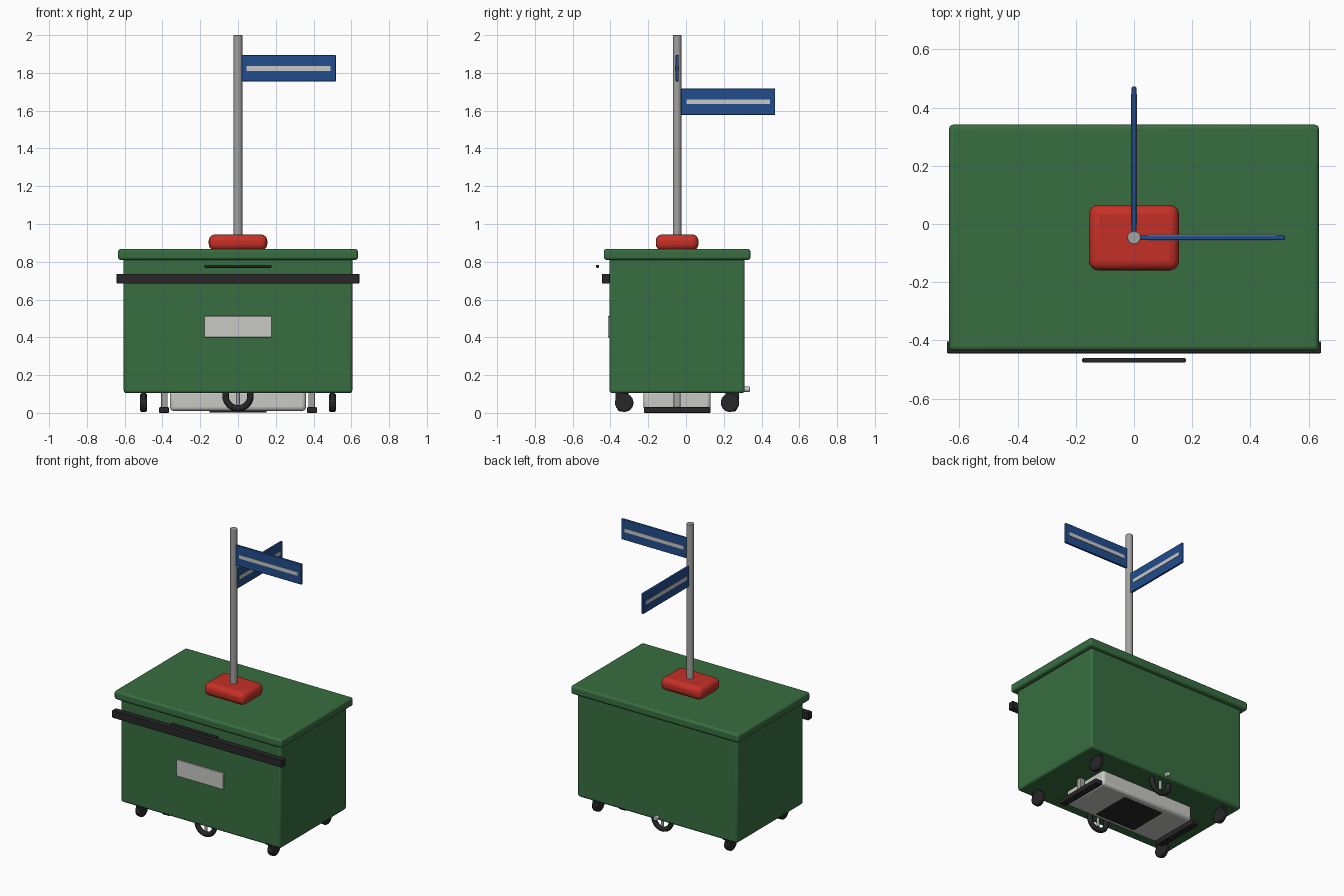
import bpy
import math
from mathutils import Vector

cube = bpy.data.objects.get("Cube")
if cube:
    bpy.data.objects.remove(cube, do_unlink=True)

CY = -0.047  # centre line of the cart and pole


def material(name, colour, rough=0.5):
    m = bpy.data.materials.new(name)
    m.use_nodes = True
    m.diffuse_color = (*colour, 1)
    node = next(n for n in m.node_tree.nodes if n.type == "BSDF_PRINCIPLED")
    node.inputs["Base Color"].default_value = (*colour, 1)
    node.inputs["Roughness"].default_value = rough
    return m


green = material("cart green", (0.04, 0.155, 0.052))
red = material("base red", (0.56, 0.03, 0.02))
blue = material("sign blue", (0.016, 0.075, 0.27))
steel = material("steel grey", (0.36, 0.36, 0.35))
pale = material("pale grey", (0.58, 0.58, 0.56))
black = material("rubber black", (0.02, 0.02, 0.022))


def finish(obj, name, mat, bevel=0, segments=3):
    obj.name = name
    obj.data.materials.append(mat)
    if bevel:
        mod = obj.modifiers.new("soft edges", "BEVEL")
        mod.width = bevel
        mod.segments = segments
    bpy.ops.object.shade_smooth_by_angle(angle=math.radians(40))
    return obj


def box(name, x, y, z, mat, bevel=0, segments=3):
    """Box from (min, max) pairs on each axis."""
    bpy.ops.mesh.primitive_cube_add(size=1)
    obj = bpy.context.object
    for v in obj.data.vertices:
        v.co = [lo + (hi - lo) * (c + 0.5) for c, (lo, hi) in zip(v.co, (x, y, z))]
    return finish(obj, name, mat, bevel, segments)


def rod(name, a, b, radius, mat, sides=16, bevel=0):
    """Cylinder between two points."""
    a, b = Vector(a), Vector(b)
    bpy.ops.mesh.primitive_cylinder_add(vertices=sides, radius=radius, depth=(b - a).length)
    obj = bpy.context.object
    obj.location = (a + b) / 2
    obj.rotation_euler = (b - a).to_track_quat("Z", "Y").to_euler()
    return finish(obj, name, mat, bevel, 2)


def span(half, centre=0):
    return centre - half, centre + half


# Cart body and lid
box("cart_body", span(0.605), span(0.358, CY), (0.105, 0.83), green, 0.014)
box("cart_lid", span(0.635), span(0.388, CY), (0.81, 0.868), green, 0.014)

# Front bumper, handle and name plate
box("front_bumper", span(0.643), (-0.444, -0.403), (0.685, 0.736), black, 0.004)
box("front_handle", span(0.178), (-0.476, -0.46), (0.768, 0.784), black, 0.005)
box("front_plate", span(0.178), (-0.414, -0.403), (0.40, 0.512), pale, 0.002)

# Pole on its base
box("pole_base", span(0.155), span(0.113, CY), (0.86, 0.945), red, 0.034, 4)
rod("sign_pole", (0, CY, 0.9), (0, CY, 2), 0.023, steel, 16, 0.003)

# Signs, each with a raised stripe on both faces
box("side_sign", (0.02, 0.518), span(0.008, CY), (1.755, 1.895), blue, 0.004)
box("side_sign_stripe", (0.046, 0.49), span(0.0105, CY), (1.811, 1.836), pale)
box("rear_sign", span(0.008), (-0.026, 0.472), (1.577, 1.717), blue, 0.004)
box("rear_sign_stripe", span(0.0105), (0.002, 0.446), (1.634, 1.659), pale)

# Casters at the corners
for sx in (-1, 1):
    for sy in (-1, 1):
        x, y = sx * 0.5, CY + sy * 0.28
        label = ("left" if sx > 0 else "right") + ("_rear" if sy > 0 else "_front")
        rod(label + "_wheel", (x - 0.018, y, 0.054), (x + 0.018, y, 0.054),
            0.049, black, 24, 0.008)
        box(label + "_fork", span(0.012, x), span(0.035, y + sy * 0.012), (0.06, 0.11), black, 0.004)

# Machine slung under the cart
box("under_housing", span(0.36), span(0.178, CY), (0.01, 0.12), pale, 0.02)
box("under_grille", span(0.15), span(0.135, CY), (0.003, 0.02), black)

# Skids and their brackets
for sx, side in ((-1, "right"), (1, "left")):
    box(side + "_skid", span(0.026, sx * 0.392), span(0.176, CY), (0, 0.03), black, 0.005)
    box(side + "_bracket", span(0.018, sx * 0.39), span(0.018, CY), (0.025, 0.115), steel, 0.004)

# Centre rings with hubs at the front and rear
for sy, end in ((-1, "front"), (1, "rear")):
    y = CY + sy * 0.3
    bpy.ops.mesh.primitive_torus_add(location=(0, y, 0.09), rotation=(math.pi / 2, 0, 0),
                                     major_radius=0.066, minor_radius=0.017,
                                     major_segments=32, minor_segments=10)
    finish(bpy.context.object, end + "_ring", black)
    rod(end + "_ring_post", (0, y, 0.045), (0, y, 0.12), 0.01, steel)
rod("rear_knob", (0, 0.25, 0.125), (0, 0.338, 0.125), 0.014, pale, 16, 0.004)
